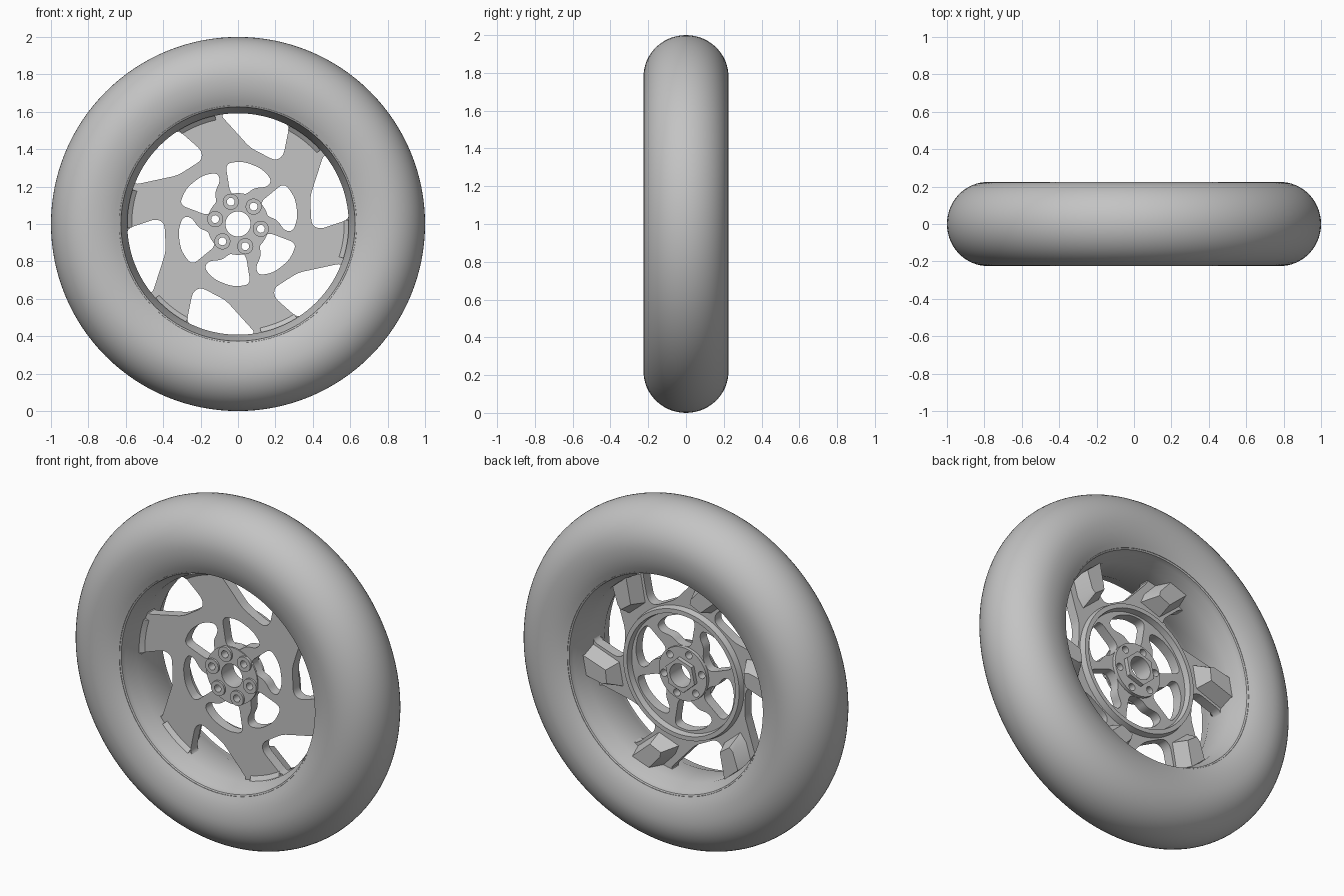
import bpy, bmesh
from math import cos, sin, pi, radians
from mathutils import Vector

cube = bpy.data.objects.get("Cube")
if cube:
    bpy.data.objects.remove(cube, do_unlink=True)

grey = bpy.data.materials.new("plain_grey")
grey.use_nodes = True
grey.diffuse_color = (0.55, 0.55, 0.55, 1)
grey.node_tree.nodes["Principled BSDF"].inputs["Base Color"].default_value = grey.diffuse_color

HUB_Z = 1.0
COUNT = 6


def finish(obj):
    """Give an object the grey material and smooth shading with sharp edges."""
    obj.data.materials.clear()
    obj.data.materials.append(grey)
    bpy.ops.object.select_all(action='DESELECT')
    obj.select_set(True)
    bpy.context.view_layer.objects.active = obj
    bpy.ops.object.shade_smooth_by_angle(angle=radians(32))


def mesh_object(name, bm):
    bmesh.ops.recalc_face_normals(bm, faces=bm.faces)
    mesh = bpy.data.meshes.new(name)
    bm.to_mesh(mesh)
    bm.free()
    obj = bpy.data.objects.new(name, mesh)
    bpy.context.collection.objects.link(obj)
    finish(obj)


def lathe(name, profile, start=0, end=360, steps=128):
    """Sweep a closed (radius, y) profile around the axle."""
    full = end - start == 360
    bm = bmesh.new()
    rings = []
    for i in range(steps if full else steps + 1):
        a = radians(start + (end - start) * i / steps)
        rings.append([bm.verts.new((r * cos(a), y, HUB_Z + r * sin(a))) for r, y in profile])
    n = len(profile)
    for i in range(steps):
        p, q = rings[i], rings[(i + 1) % len(rings)]
        for j in range(n):
            k = (j + 1) % n
            bm.faces.new((p[j], p[k], q[k], q[j]))
    if not full:
        bm.faces.new(rings[0])
        bm.faces.new(rings[-1])
    mesh_object(name, bm)


def circle(radius, cx=0, cy=0, n=40, turn=0):
    return [(cx + radius * cos(2 * pi * i / n + turn),
             cy + radius * sin(2 * pi * i / n + turn)) for i in range(n)]


def turned(points, k):
    """Rotate points by k sixths of a turn."""
    c, s = cos(k * 2 * pi / COUNT), sin(k * 2 * pi / COUNT)
    return [(x * c - y * s, x * s + y * c) for x, y in points]


def rounded(points, size, steps=5):
    """Round each corner of an outline."""
    out = []
    for i, p in enumerate(points):
        p = Vector(p)
        a, b = Vector(points[i - 1]) - p, Vector(points[(i + 1) % len(points)]) - p
        a = p + a.normalized() * min(size, a.length * 0.45)
        b = p + b.normalized() * min(size, b.length * 0.45)
        for j in range(steps + 1):
            t = j / steps
            out.append(tuple(a * (1 - t) ** 2 + p * 2 * t * (1 - t) + b * t * t))
    return out


def plate(name, loops, front, back):
    """Flat plate between two depths; inner loops become holes."""
    curve = bpy.data.curves.new(name, 'CURVE')
    curve.dimensions = '2D'
    curve.fill_mode = 'BOTH'
    curve.extrude = (back - front) / 2
    for loop in loops:
        spline = curve.splines.new('POLY')
        spline.points.add(len(loop) - 1)
        for point, (x, y) in zip(spline.points, loop):
            point.co = (x, y, 0, 1)
        spline.use_cyclic_u = True
    obj = bpy.data.objects.new(name, curve)
    bpy.context.collection.objects.link(obj)
    obj.location = (0, (front + back) / 2, HUB_Z)
    obj.rotation_euler = (pi / 2, 0, 0)
    bpy.ops.object.select_all(action='DESELECT')
    obj.select_set(True)
    bpy.context.view_layer.objects.active = obj
    bpy.ops.object.convert(target='MESH')
    finish(bpy.context.view_layer.objects.active)


# Tyre: rounded section, open towards the rim
section = []
for i in range(41):
    a = radians(-122.5 + 245 * i / 40)
    section.append((0.78 + (0.22 if cos(a) > 0 else 0.27) * cos(a), 0.225 * sin(a)))
lathe("tyre", section)

# Rim barrel with a small lip on each side
half = [(0.66, 0.18), (0.634, 0.188), (0.626, 0.184), (0.621, 0.155), (0.592, 0.09)]
lathe("rim_barrel", half + [(r, -y) for r, y in reversed(half)])

# Wheel face with swept outer windows, inner windows, bore and bolt holes
arc = [(0.597 * cos(radians(a)), 0.597 * sin(radians(a))) for a in (99.5, 92, 85, 77, 70, 62.5)]
outer_window = rounded(arc + [(0.243, 0.365), (0.2, 0.338), (0.065, 0.408)], 0.035)
inner_window = rounded([(-0.068, 0.325), (0.03, 0.335), (0.128, 0.296), (0.182, 0.235),
                        (0.155, 0.197), (0.085, 0.193), (0.04, 0.155), (-0.04, 0.155)], 0.04)
bolts = [(0.125 * cos(radians(108 + 60 * k)), 0.125 * sin(radians(108 + 60 * k)))
         for k in range(COUNT)]
bolt_holes = [circle(0.021, x, y, 20) for x, y in bolts]
bore = circle(0.067)
windows = [turned(w, k) for k in range(COUNT) for w in (outer_window, inner_window)]
plate("wheel_face", [circle(0.62, n=96), bore] + windows + bolt_holes, -0.05, 0.01)

# Hub flanges, hexagonal boss and bolt sleeves
plate("hub_front_flange", [circle(0.165, n=64), bore] + bolt_holes, -0.056, -0.045)
plate("hub_back_flange", [circle(0.155, n=64), bore] + bolt_holes, 0.005, 0.03)
plate("hub_hex_boss", [circle(0.098, n=6, turn=radians(18)), bore], 0.025, 0.055)
for k, (x, y) in enumerate(bolts):
    plate(f"bolt_sleeve_{k + 1}", [circle(0.043, x, y, 28), bolt_holes[k]], -0.068, -0.05)

# Raised ring behind the inner windows
lathe("back_ring", [(0.342, 0.0), (0.35, 0.045), (0.375, 0.045), (0.385, 0.0)])

# Tapered rib behind each spoke, and a ramp where its front meets the rim
rib_base = [(0.29, 0.53), (0.255, 0.34), (0.36, 0.25), (0.398, 0.30), (0.43, 0.41)]
rib_top = [(0.318, 0.505), (0.288, 0.355), (0.35, 0.31), (0.372, 0.33), (0.405, 0.43)]
for k in range(COUNT):
    bm = bmesh.new()
    low = [bm.verts.new((x, 0.005, HUB_Z + z)) for x, z in turned(rib_base, k)]
    high = [bm.verts.new((x, 0.1, HUB_Z + z)) for x, z in turned(rib_top, k)]
    bm.faces.new(low)
    bm.faces.new(high)
    for i in range(len(low)):
        j = (i + 1) % len(low)
        bm.faces.new((low[i], low[j], high[j], high[i]))
    mesh_object(f"spoke_rib_{k + 1}", bm)
    lathe(f"spoke_ramp_{k + 1}", [(0.568, -0.045), (0.568, -0.05), (0.6, -0.075), (0.61, -0.045)],
          42 + 60 * k, 62 + 60 * k, 10)
